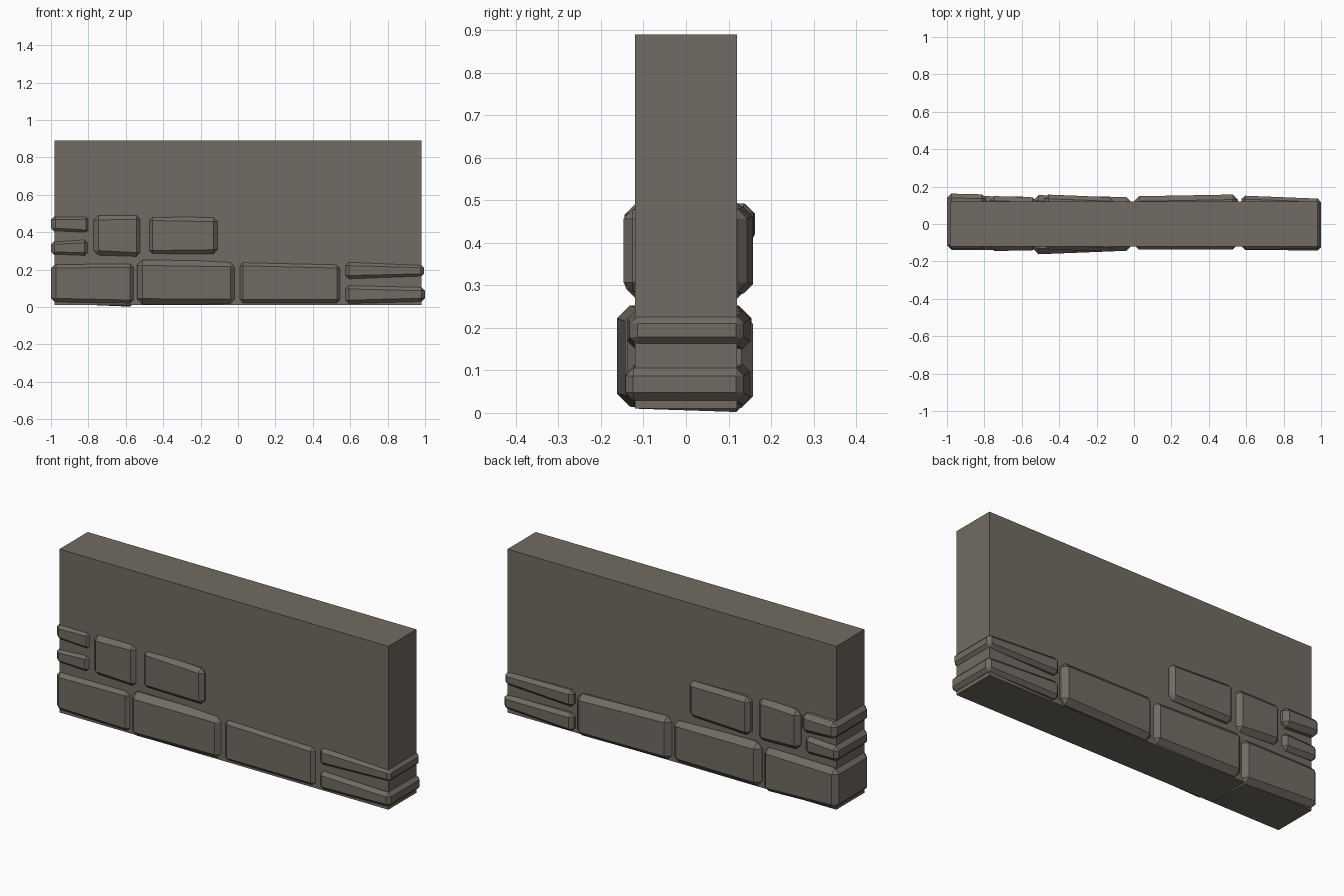
import bpy
import math

cube = bpy.data.objects.get("Cube")
if cube:
    bpy.data.objects.remove(cube, do_unlink=True)

mat = bpy.data.materials.new("grey_brown_stone")
mat.use_nodes = True
COLOUR = (0.165, 0.148, 0.122, 1)
mat.diffuse_color = COLOUR
mat.node_tree.nodes["Principled BSDF"].inputs["Base Color"].default_value = COLOUR

FACES = [(0, 1, 3, 2), (4, 6, 7, 5), (0, 4, 5, 1), (2, 3, 7, 6), (0, 2, 6, 4), (1, 5, 7, 3)]


def block(name, x, front, back, bottom, top, bevel=0):
    """Six-sided block; front, back, bottom and top are (right, left) pairs."""
    verts = [(x[i], (front, back)[j][i], (bottom, top)[k][i])
             for i in (0, 1) for j in (0, 1) for k in (0, 1)]
    mesh = bpy.data.meshes.new(name)
    mesh.from_pydata(verts, [], FACES)
    mesh.materials.append(mat)
    obj = bpy.data.objects.new(name, mesh)
    bpy.context.collection.objects.link(obj)
    if bevel:
        mod = obj.modifiers.new("chamfer", 'BEVEL')
        mod.width = bevel
        mod.segments = 1
        mod.limit_method = 'ANGLE'
        mod.angle_limit = math.radians(30)
    return obj


# Plain wall slab
block("wall", (-0.98, 0.98), (-0.12, -0.12), (0.12, 0.12), (0.01, 0.01), (0.89, 0.89))

# Bottom course, running through the wall
base = block("base_stone_end", (-1.0, -0.55), (-0.14, -0.137), (0.152, 0.145),
             (0.02, 0.01), (0.235, 0.24), 0.027)
base.data.vertices[6].co.z = 0.0
block("base_stone_middle", (-0.54, -0.01), (-0.163, -0.142), (0.155, 0.143),
      (0.015, 0.012), (0.253, 0.245), 0.03)
block("base_stone_long", (0.0, 0.555), (-0.137, -0.137), (0.148, 0.158),
      (0.012, 0.012), (0.248, 0.235), 0.027)

# Two thin stones stacked at the left end
block("thin_stone_upper", (0.575, 0.995), (-0.138, -0.132), (0.152, 0.135),
      (0.15, 0.16), (0.24, 0.228), 0.018)
block("thin_stone_lower", (0.575, 1.0), (-0.138, -0.142), (0.152, 0.135),
      (0.018, 0.03), (0.115, 0.105), 0.018)

# Upper scattered stones
block("corner_stone_upper", (-1.0, -0.79), (-0.135, -0.132), (0.163, 0.158),
      (0.40, 0.388), (0.49, 0.493), 0.023)
block("corner_stone_lower", (-1.0, -0.8), (-0.132, -0.135), (0.145, 0.14),
      (0.275, 0.27), (0.355, 0.365), 0.02)
block("square_stone", (-0.772, -0.518), (-0.145, -0.14), (0.15, 0.142),
      (0.278, 0.265), (0.49, 0.495), 0.025)
block("upper_long_stone", (-0.48, -0.11), (-0.135, -0.148), (0.158, 0.143),
      (0.28, 0.285), (0.485, 0.478), 0.022)
